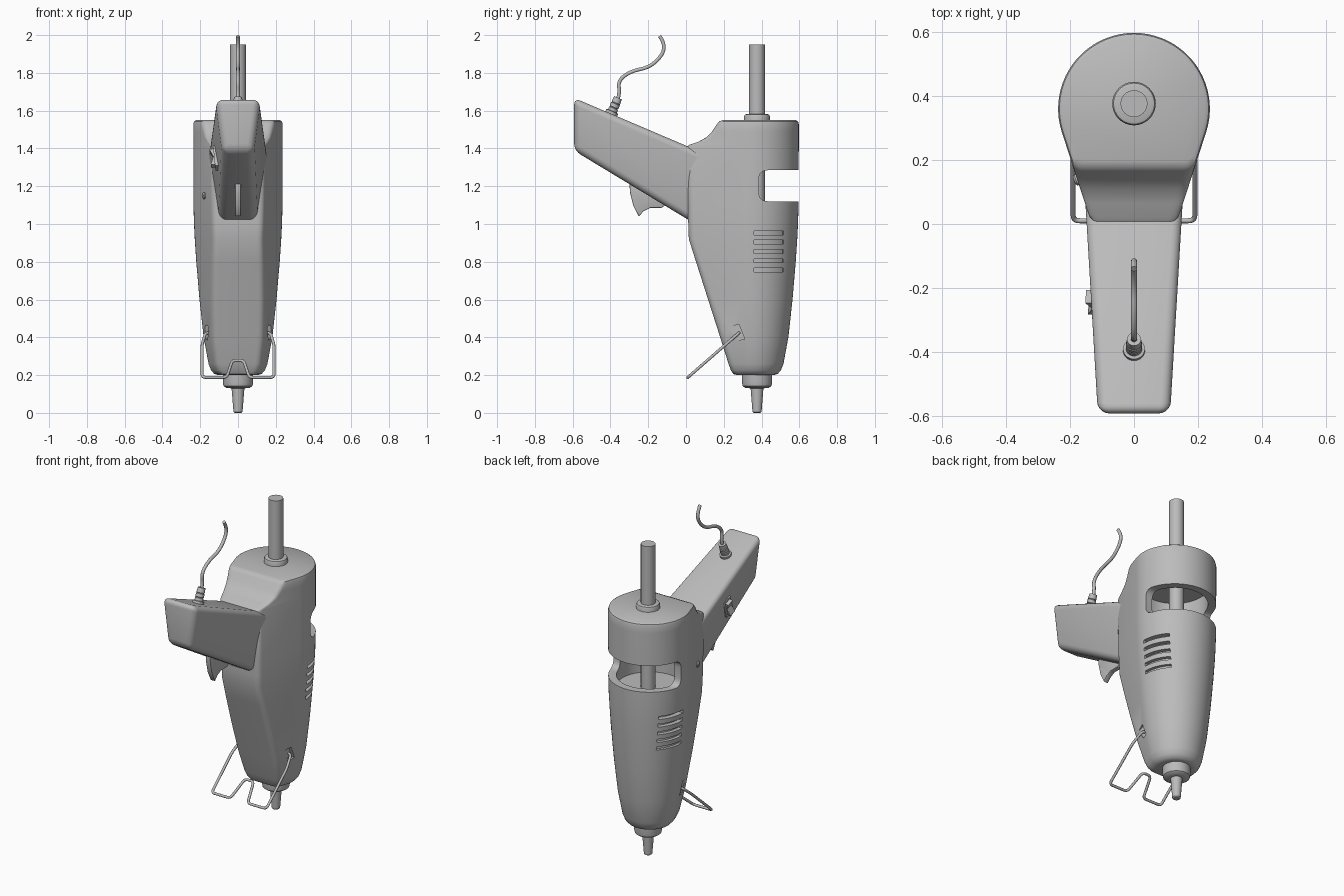
import bpy, bmesh, math
from mathutils import Vector

if "Cube" in bpy.data.objects:
    bpy.data.objects.remove(bpy.data.objects["Cube"])

grey = bpy.data.materials.new("plain_grey")
grey.use_nodes = True
GREY = (0.5, 0.5, 0.5, 1)
grey.diffuse_color = GREY
grey.node_tree.nodes["Principled BSDF"].inputs["Base Color"].default_value = GREY

AXIS_Y = 0.36      # centre of the barrel
STICK_Y = 0.376    # centre of glue stick and nozzle
FLARE = math.radians(18)


def finish(obj, angle=35):
    """Apply modifiers, colour and smooth an object."""
    mesh = bpy.data.meshes.new_from_object(
        obj.evaluated_get(bpy.context.evaluated_depsgraph_get()))
    name = obj.name
    bpy.data.objects.remove(obj)
    done = bpy.data.objects.new(name, mesh)
    bpy.context.collection.objects.link(done)
    mesh.materials.clear()
    mesh.materials.append(grey)
    bpy.ops.object.select_all(action='DESELECT')
    done.select_set(True)
    bpy.context.view_layer.objects.active = done
    bpy.ops.object.shade_smooth_by_angle(angle=math.radians(angle))
    return done


def loft(name, rings):
    """Skin a stack of equal rings and cap both ends."""
    bm = bmesh.new()
    loops = [[bm.verts.new(p) for p in ring] for ring in rings]
    n = len(loops[0])
    for a, b in zip(loops, loops[1:]):
        for i in range(n):
            j = (i + 1) % n
            bm.faces.new((a[i], a[j], b[j], b[i]))
    bm.faces.new(loops[0][::-1])
    bm.faces.new(loops[-1])
    bmesh.ops.recalc_face_normals(bm, faces=bm.faces)
    mesh = bpy.data.meshes.new(name)
    bm.to_mesh(mesh)
    bm.free()
    obj = bpy.data.objects.new(name, mesh)
    bpy.context.collection.objects.link(obj)
    return obj


def side_prism(name, outline, x0, x1):
    """Extrude a (y, z) outline along x."""
    return loft(name, [[(x, y, z) for y, z in outline] for x in (x0, x1)])


def turned(name, profile, origin, direction=(0, 0, 1), sides=32):
    """Turn a (radius, height) profile about an axis."""
    q = Vector(direction).to_track_quat('Z', 'Y')
    steps = [2 * math.pi * i / sides for i in range(sides)]
    return loft(name, [[Vector(origin) + q @ Vector((r * math.cos(t), r * math.sin(t), h))
                        for t in steps] for r, h in profile])


def rounded(points, radius, closed=True, steps=5):
    """Replace corners of a path with short curves."""
    pts = [Vector(p) for p in points]
    out = []
    for i, p in enumerate(pts):
        if not closed and i in (0, len(pts) - 1):
            out.append(p)
            continue
        a, b = pts[i - 1] - p, pts[(i + 1) % len(pts)] - p
        a = p + a.normalized() * min(radius, a.length * 0.49)
        b = p + b.normalized() * min(radius, b.length * 0.49)
        for k in range(steps + 1):
            t = k / steps
            out.append(a * (1 - t) ** 2 + p * 2 * t * (1 - t) + b * t * t)
    return out


def wire(name, points, radius, smooth=False):
    curve = bpy.data.curves.new(name, 'CURVE')
    curve.dimensions = '3D'
    curve.bevel_depth, curve.bevel_resolution, curve.use_fill_caps = radius, 3, True
    spline = curve.splines.new('NURBS' if smooth else 'POLY')
    spline.points.add(len(points) - 1)
    for sp, p in zip(spline.points, points):
        sp.co = (*p, 1)
    if smooth:
        spline.use_endpoint_u, spline.order_u, spline.resolution_u = True, 3, 8
    obj = bpy.data.objects.new(name, curve)
    bpy.context.collection.objects.link(obj)
    return finish(obj, 60)


def cut(obj, cutters):
    for c in cutters:
        c.hide_render = True
        m = obj.modifiers.new("cut", 'BOOLEAN')
        m.operation, m.solver, m.object = 'DIFFERENCE', 'EXACT', c
    done = finish(obj)
    for c in cutters:
        bpy.data.objects.remove(c)
    return done


# Body: round back flowing into a flat front, stacked by height
def body_ring(z, r, front):
    arc = [-FLARE + (math.pi + 2 * FLARE) * i / 40 for i in range(41)]
    ring = [(r * math.cos(t), AXIS_Y + r * math.sin(t), z) for t in arc]
    w = r * math.cos(FLARE) - math.tan(FLARE) * (AXIS_Y - r * math.sin(FLARE) - front)
    left, right = (-w, front, z), (w, front, z)
    corners = rounded([ring[-1], left, right, ring[0]], 0.03, closed=False)
    return ring + corners[1:-1]


levels = [(0.2, 0.105, 0.27), (0.206, 0.125, 0.25), (0.225, 0.142, 0.238),
          (0.26, 0.156, 0.225), (0.4, 0.182, 0.181), (0.6, 0.204, 0.117),
          (0.8, 0.221, 0.053), (0.92, 0.229, 0.015), (1.0, 0.233, 0.012),
          (1.1, 0.236, 0.01), (1.41, 0.237, 0.005), (1.42, 0.237, 0.02),
          (1.435, 0.237, 0.065), (1.46, 0.237, 0.11), (1.49, 0.237, 0.138),
          (1.53, 0.237, 0.165), (1.543, 0.233, 0.176), (1.55, 0.222, 0.195)]
body = loft("body", [body_ring(*lv) for lv in levels])

# Cutters: rear window, hollow chamber, vents and stand sockets
window = rounded([(0.385, 1.12), (0.8, 1.12), (0.8, 1.285), (0.385, 1.285)], 0.05)
cutters = [side_prism("window_cutter", window, -0.5, 0.5),
           turned("chamber_cutter", [(0.19, 1.05), (0.19, 1.4)], (0, AXIS_Y, 0), sides=48)]
for side in (-1, 1):
    for k in range(5):
        z = 0.757 + 0.049 * k
        arc = [math.radians(49) * i / 10 for i in range(11)]
        shape = [(r * math.cos(t), r * math.sin(t)) for r, ts in
                 ((0.2, arc), (0.3, [math.atan2(0.165, 0.25), 0])) for t in ts]
        cutters.append(loft("vent_cutter", [[(side * x, AXIS_Y + y, z + h) for x, y in shape]
                                            for h in (-0.01, 0.01)]))
    socket = [(0.225, 0.455), (0.28, 0.468), (0.312, 0.39), (0.275, 0.385)]
    cutters.append(side_prism("socket_cutter", socket, side * 0.155, side * 0.3))
body = cut(body, cutters)

# Handle: tapered block, wider on its upper side
handle = loft("handle", [
    [(-t, y, zt), (t, y, zt), (b, y, zb), (-b, y, zb)]
    for y, zt, zb, t, b in ((-0.592, 1.667, 1.388, 0.118, 0.082),
                            (0.14, 1.355, 0.945, 0.162, 0.1))])
bev = handle.modifiers.new("soft_edges", 'BEVEL')
bev.width, bev.segments = 0.036, 5
finish(handle)

# Trigger
trigger = [(-0.3, 1.24), (-0.297, 1.17), (-0.28, 1.1), (-0.25, 1.04), (-0.225, 1.067),
           (-0.19, 1.085), (-0.13, 1.085), (-0.08, 1.12), (-0.15, 1.2)]
trigger_obj = side_prism("trigger", trigger, -0.016, 0.016)
bev = trigger_obj.modifiers.new("soft_edges", 'BEVEL')
bev.width, bev.segments = 0.005, 2
finish(trigger_obj)

# Glue stick, inlet collar and nozzle
finish(turned("glue_stick", [(0.042, 1.0), (0.042, 1.95)], (0, STICK_Y, 0)))
finish(turned("inlet_collar", [(0.068, 1.53), (0.068, 1.57), (0.064, 1.579), (0.056, 1.582)],
              (0, STICK_Y, 0)))
finish(turned("nozzle", [(0.017, 0), (0.024, 0.006), (0.034, 0.13), (0.062, 0.132),
                         (0.076, 0.142), (0.08, 0.16), (0.08, 0.23)], (0, STICK_Y, 0)))

# Power cable and strain relief
up = Vector((0, 0.39, 0.92))
finish(turned("cable_relief", [(0.034, -0.02), (0.034, 0.012), (0.025, 0.014), (0.025, 0.03),
                               (0.021, 0.033), (0.025, 0.036), (0.025, 0.055), (0.021, 0.058),
                               (0.024, 0.061), (0.022, 0.09)], (0, -0.395, 1.585), up))
wire("cable", [(0, -0.365, 1.65), (0, -0.35, 1.69), (0, -0.36, 1.76), (0, -0.29, 1.81),
               (0, -0.19, 1.83), (0, -0.12, 1.9), (0, -0.115, 1.96), (0, -0.14, 1.995)],
     0.01, smooth=True)

# Wire stand with a raised notch in the middle of the foot
def stand_point(x, t):
    return Vector((x, 0.01 + 0.27 * t, 0.188 + 0.235 * t))


half = [(0.14, 1), (0.172, 1), (0.19, 0.75), (0.19, 0), (0.06, 0), (0.03, 0.38)]
path = [stand_point(x, t) for x, t in half] + [stand_point(-x, t) for x, t in half[::-1]]
wire("wire_stand", rounded(path, 0.022, closed=False), 0.008)

# Rocker switch on the handle, and side button
def plate(name, height, depth0, depth1, width):
    along, across = Vector((0.06, 0.92, -0.39)), Vector((-0.09, 0.39, 0.92)).normalized()
    out = along.cross(across).normalized()
    if out.x > 0:
        out = -out
    c = Vector((-0.117, -0.245, 1.35))
    prof = [(-1, -0.02), (1, -0.02), (1, depth1), (0, depth0), (-1, depth1)]
    return finish(loft(name, [[c + along * s * width + across * a * height + out * d
                               for a, d in prof] for s in (-1, 1)]), 20)


plate("switch_frame", 0.058, 0.008, 0.008, 0.034)
plate("switch_rocker", 0.045, 0.012, 0.03, 0.022)
finish(turned("side_button", [(0.018, -0.02), (0.018, 0.008), (0.012, 0.014)],
              (-0.174, 0.14, 1.15), (-0.95, -0.31, 0), 20))
